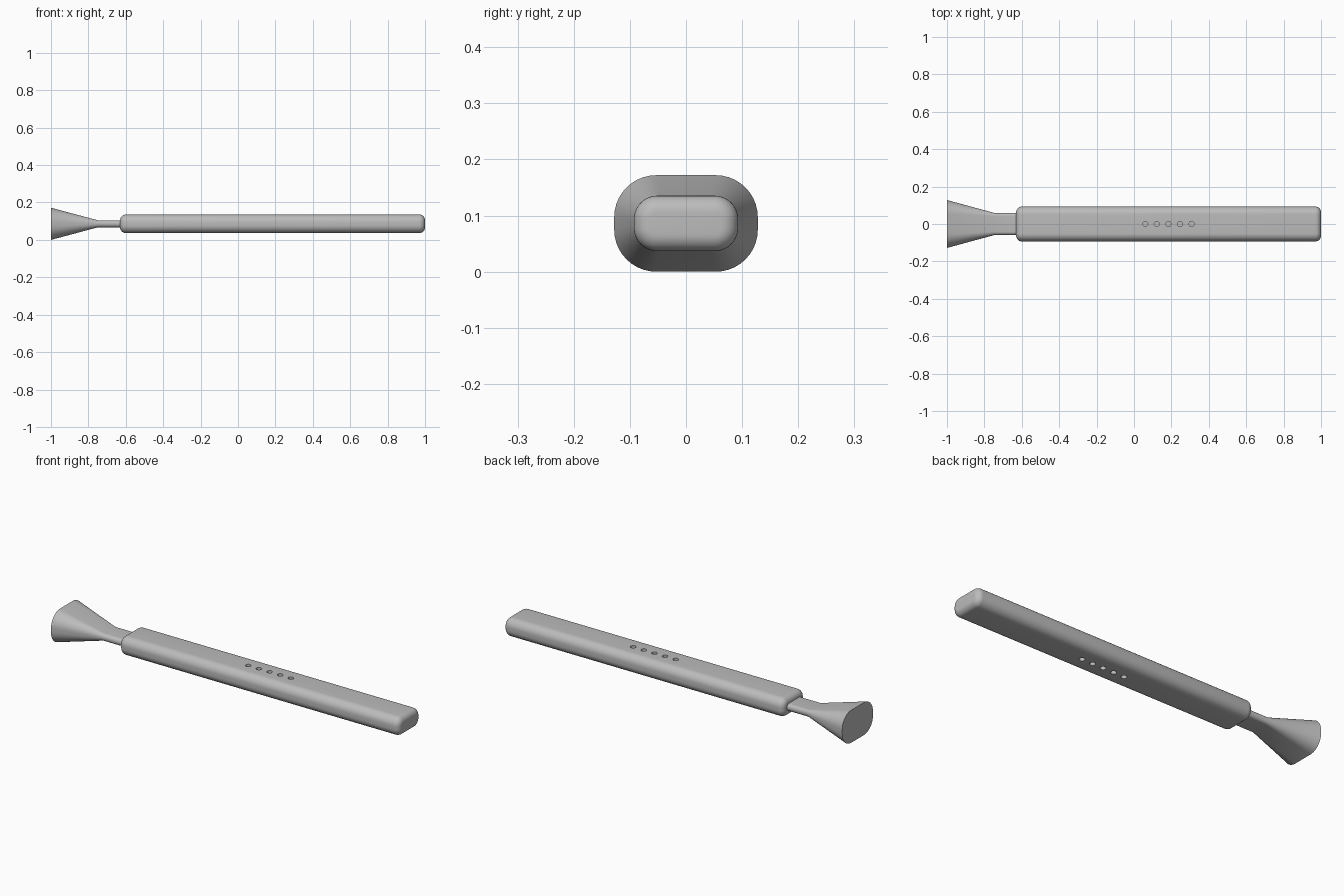
import bpy, bmesh, math

cube = bpy.data.objects.get("Cube")
if cube:
    bpy.data.objects.remove(cube, do_unlink=True)

MID_Z = 0.086
SEG = 10

grey = bpy.data.materials.new("plain grey")
grey.use_nodes = True
color = (0.5, 0.5, 0.5, 1)
grey.diffuse_color = color
grey.node_tree.nodes["Principled BSDF"].inputs["Base Color"].default_value = color


def section(x, half_y, half_z, r):
    """Rounded rectangle across the long axis."""
    pts = []
    corners = ((1, 1), (-1, 1), (-1, -1), (1, -1))
    for quarter, (sy, sz) in enumerate(corners):
        for i in range(SEG + 1):
            a = math.pi / 2 * (quarter + i / SEG)
            pts.append((x, sy * (half_y - r) + r * math.cos(a),
                        MID_Z + sz * (half_z - r) + r * math.sin(a)))
    return pts


def loft(name, sections):
    """Skin the sections in order of x and cap both ends."""
    bm = bmesh.new()
    rings = [[bm.verts.new(p) for p in section(*s)] for s in sections]
    for a, b in zip(rings, rings[1:]):
        for i in range(len(a)):
            j = (i + 1) % len(a)
            bm.faces.new((a[i], a[j], b[j], b[i]))
    bm.faces.new(rings[0])
    bm.faces.new(rings[-1])
    bmesh.ops.recalc_face_normals(bm, faces=bm.faces)
    mesh = bpy.data.meshes.new(name)
    bm.to_mesh(mesh)
    bm.free()
    mesh.materials.append(grey)
    obj = bpy.data.objects.new(name, mesh)
    bpy.context.collection.objects.link(obj)
    return obj


def smooth(obj):
    bpy.ops.object.select_all(action="DESELECT")
    obj.select_set(True)
    bpy.context.view_layer.objects.active = obj
    bpy.ops.object.shade_smooth_by_angle(angle=math.radians(30))


# Flat neck opening into the flared mouth
neck = loft("flared_neck", [
    (-1, 0.128, 0.086, 0.075),
    (-0.75, 0.06, 0.019, 0.0185),
    (-0.6, 0.06, 0.019, 0.0185),
])

# Long handle with rounded ends
START, END, ROUND = -0.63, 1.0, 0.03
steps = [math.pi / 2 * i / 8 for i in range(9)]
profile = [(START + ROUND * (1 - math.sin(a)), ROUND * (1 - math.cos(a))) for a in reversed(steps)]
profile += [(END - ROUND * (1 - math.sin(a)), ROUND * (1 - math.cos(a))) for a in steps]
handle = loft("handle", [(x, 0.093 - d, 0.0495 - d, 0.042 - d) for x, d in profile])

# Row of round recesses on the top and underside
DEPTH = 0.02
bm = bmesh.new()
for side in (1, -1):
    for i in range(5):
        ret = bmesh.ops.create_cone(bm, cap_ends=True, segments=24, radius1=0.014,
                                    radius2=0.014, depth=2 * DEPTH)
        bmesh.ops.translate(bm, verts=ret["verts"],
                            vec=(0.06 + 0.062 * i, 0, MID_Z + side * 0.0495))
mesh = bpy.data.meshes.new("recess_cutter")
bm.to_mesh(mesh)
bm.free()
mesh.materials.append(grey)
cutter = bpy.data.objects.new("recess_cutter", mesh)
bpy.context.collection.objects.link(cutter)
cut = handle.modifiers.new("recesses", "BOOLEAN")
cut.operation = "DIFFERENCE"
cut.solver = "EXACT"
cut.object = cutter
bpy.context.view_layer.objects.active = handle
bpy.ops.object.modifier_apply(modifier=cut.name)
bpy.data.objects.remove(cutter, do_unlink=True)

for part in (neck, handle):
    smooth(part)
